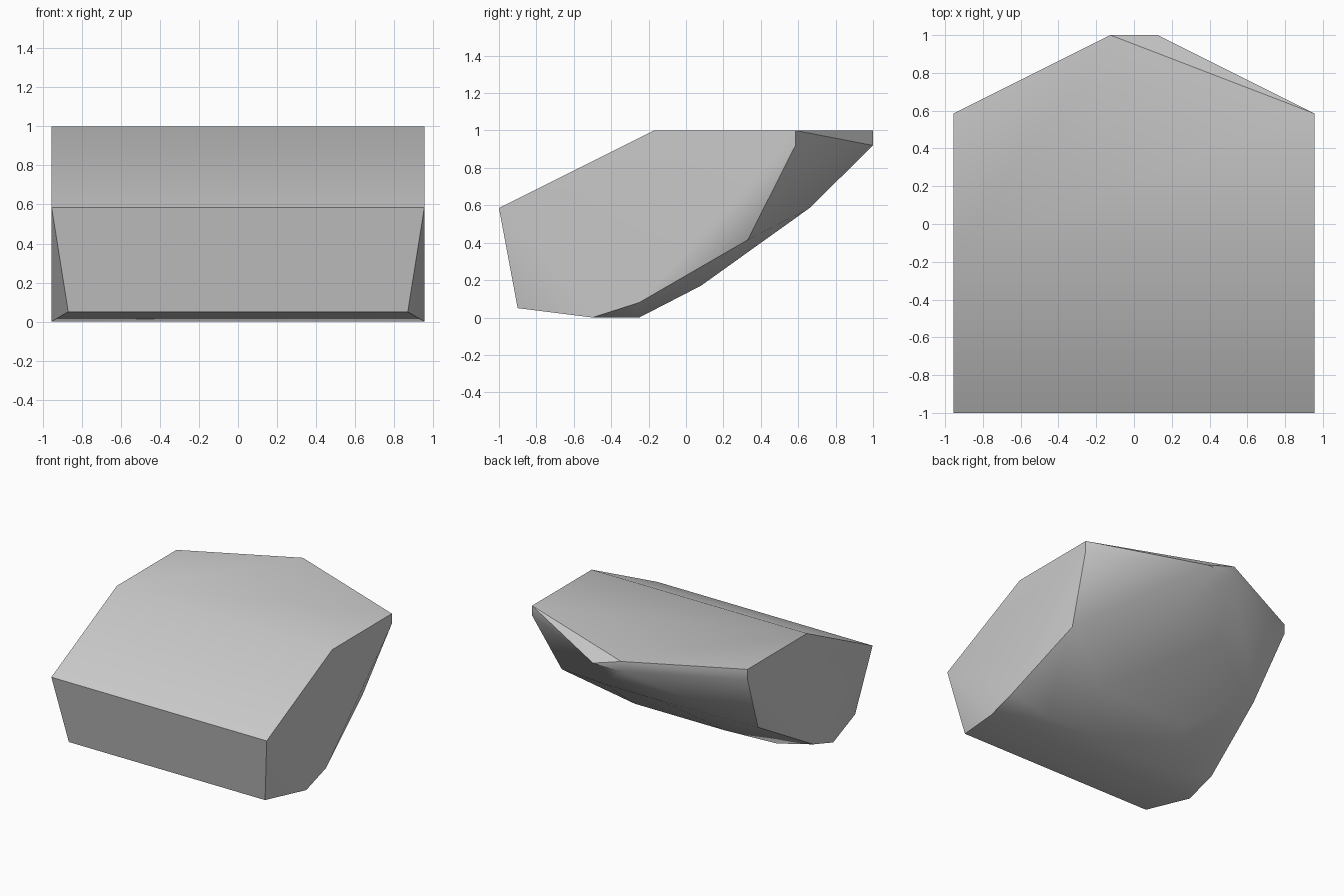
import bpy
import bmesh
import math

cube = bpy.data.objects.get("Cube")
if cube:
    bpy.data.objects.remove(cube, do_unlink=True)

# One plain grey for the whole stone
grey = bpy.data.materials.new("stone_grey")
grey.use_nodes = True
colour = (0.6, 0.6, 0.6, 1)
grey.diffuse_color = colour
grey.node_tree.nodes["Principled BSDF"].inputs["Base Color"].default_value = colour

# Corners of one half, mirrored across x
W = 0.955
corners = [
    (W, -1.0, 0.585), (W, -0.17, 1.0),              # sloping front of the top
    (W, 0.585, 1.0), (W, 0.585, 0.92),              # rear side edge
    (W, -0.25, 0.08), (W, -0.5, 0.0),               # lower side edge
    (0.87, -0.9, 0.05), (0.87, 0.33, 0.415),        # tucked-in side corners
    (0.63, -0.25, 0.0), (0.4, 0.08, 0.17),          # underside
    (0.25, 0.66, 0.585), (0.125, 1.0, 0.92),        # rear underside
]

bm = bmesh.new()
for x, y, z in corners:
    for side in (1, -1):
        bm.verts.new((side * x, y, z))
# Rear tip is full height on one side only, leaving a chip on the other
bm.verts.new((-0.125, 1.0, 1.0))

# Wrap the corners in a closed faceted skin
hull = bmesh.ops.convex_hull(bm, input=bm.verts[:])
loose = {g for g in hull["geom_interior"] + hull["geom_unused"]
         if isinstance(g, bmesh.types.BMVert)}
bmesh.ops.delete(bm, geom=list(loose), context="VERTS")
# Merge coplanar triangles into clean flat faces
bmesh.ops.dissolve_limit(bm, angle_limit=math.radians(0.5),
                         verts=bm.verts[:], edges=bm.edges[:])
bmesh.ops.recalc_face_normals(bm, faces=bm.faces[:])

mesh = bpy.data.meshes.new("stone_block")
bm.to_mesh(mesh)
bm.free()
mesh.materials.append(grey)
stone = bpy.data.objects.new("stone_block", mesh)
bpy.context.collection.objects.link(stone)

# Soft shading over gentle bends, crisp main edges
bpy.ops.object.select_all(action="DESELECT")
stone.select_set(True)
bpy.context.view_layer.objects.active = stone
bpy.ops.object.shade_smooth_by_angle(angle=math.radians(30))
